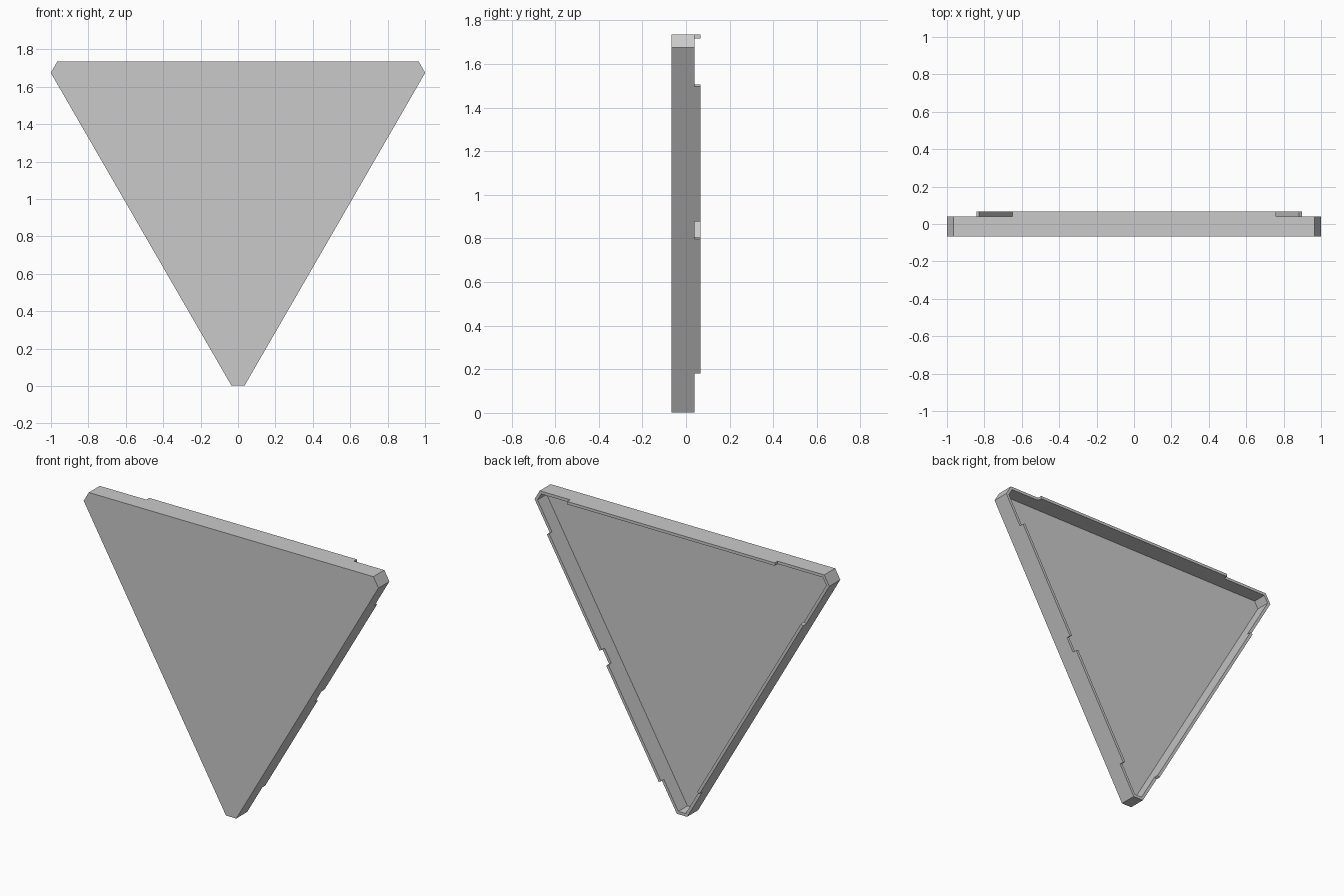
import bpy
import bmesh
from math import radians
from mathutils import Matrix, Vector

if "Cube" in bpy.data.objects:
    bpy.data.objects.remove(bpy.data.objects["Cube"], do_unlink=True)

HEIGHT = 1.735            # flat top edge
CENTRE = 1.137            # height of the triangle's centroid
WALL = 0.0175             # wall and floor thickness
FRONT, RIM, TAB_TOP = -0.067, 0.039, 0.067
REACH = 0.966             # half length of a wall between cut corners

grey = bpy.data.materials.new("light_grey")
grey.diffuse_color = (0.59, 0.59, 0.59, 1)
grey.use_nodes = True
grey.node_tree.nodes["Principled BSDF"].inputs["Base Color"].default_value = grey.diffuse_color


def turn(angle):
    """Rotation about the centroid, carrying the top wall to another side."""
    return Matrix.Translation((0, 0, CENTRE)) @ Matrix.Rotation(radians(angle), 4, 'Y')


def finish(bm, name):
    bmesh.ops.recalc_face_normals(bm, faces=bm.faces)
    mesh = bpy.data.meshes.new(name)
    bm.to_mesh(mesh)
    bm.free()
    mesh.materials.append(grey)
    obj = bpy.data.objects.new(name, mesh)
    bpy.context.collection.objects.link(obj)


# Tray: triangle with cut corners, hollowed from the back
bm = bmesh.new()
outline = []
for angle in (0, 120, 240):
    for x in (-REACH, REACH):
        outline.append(bm.verts.new(turn(angle) @ Vector((x, FRONT, HEIGHT - CENTRE))))
front = bm.faces.new(outline)
extruded = bmesh.ops.extrude_face_region(bm, geom=[front], use_keep_orig=True)["geom"]
back_verts = [g for g in extruded if isinstance(g, bmesh.types.BMVert)]
back = next(g for g in extruded if isinstance(g, bmesh.types.BMFace))
bmesh.ops.translate(bm, verts=back_verts, vec=(0, RIM - FRONT, 0))
bmesh.ops.recalc_face_normals(bm, faces=bm.faces)
bmesh.ops.inset_individual(bm, faces=[back], thickness=WALL, use_even_offset=True)
cavity = bmesh.ops.extrude_discrete_faces(bm, faces=[back])["faces"][0]
bmesh.ops.translate(bm, verts=cavity.verts, vec=(0, FRONT + WALL - RIM, 0))
finish(bm, "tray")

# Joining tabs standing on the rim: name, side angle, start and end along the wall
tabs = (
    ("top_tab", 0, -0.65, 0.76),
    ("right_tab", -120, -0.76, 0.65),
    ("left_upper_tab", 120, -0.76, -0.046),
    ("left_lower_tab", 120, 0.046, 0.76),
)
for name, angle, start, end in tabs:
    bm = bmesh.new()
    bmesh.ops.create_cube(bm, size=1)
    size = Matrix.Diagonal((end - start, TAB_TOP - RIM, WALL, 1))
    place = Matrix.Translation(((start + end) / 2, (RIM + TAB_TOP) / 2,
                                HEIGHT - CENTRE - WALL / 2))
    bm.transform(turn(angle) @ place @ size)
    finish(bm, name)
